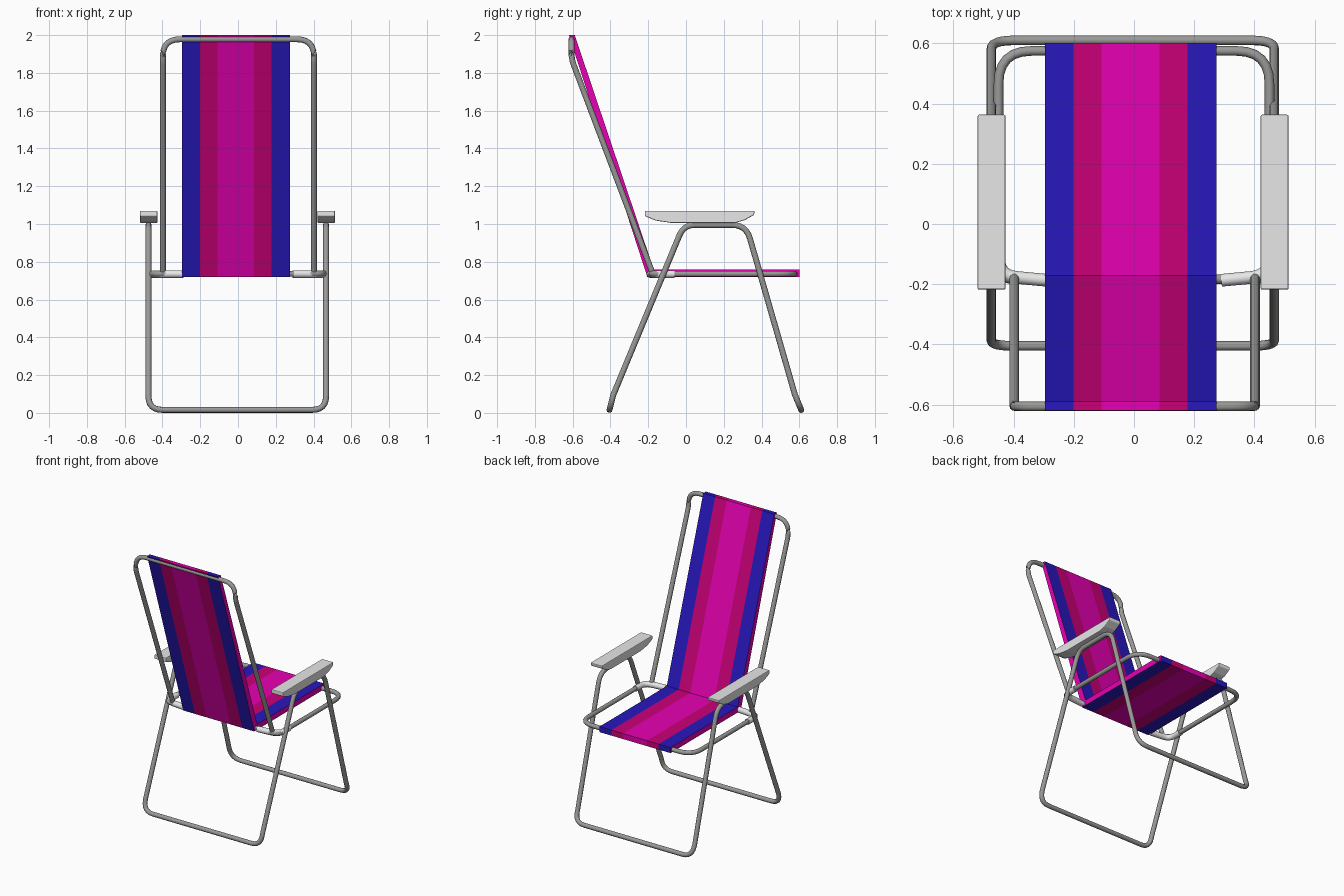
import bpy, bmesh
from mathutils import Vector

if "Cube" in bpy.data.objects:
    bpy.data.objects.remove(bpy.data.objects["Cube"])


def material(name, rgb):
    m = bpy.data.materials.new(name)
    m.diffuse_color = (*rgb, 1)
    m.use_nodes = True
    m.node_tree.nodes["Principled BSDF"].inputs["Base Color"].default_value = m.diffuse_color
    return m


STEEL = material("grey steel", (0.32, 0.32, 0.31))
PLASTIC = material("light grey plastic", (0.8, 0.8, 0.8))
BLUE = material("blue fabric", (0.021, 0.009, 0.52))
CRIMSON = material("crimson fabric", (0.59, 0.0, 0.187))
MAGENTA = material("magenta fabric", (0.82, 0.0, 0.46))


def fillet(points, closed, steps=6):
    """Round the corners of a path of (x, y, z, radius) points."""
    out, n = [], len(points)
    for i, p in enumerate(points):
        c = Vector(p[:3])
        if p[3] == 0 or (not closed and i in (0, n - 1)):
            out.append(c)
            continue
        a = c + (Vector(points[i - 1][:3]) - c).normalized() * p[3]
        b = c + (Vector(points[(i + 1) % n][:3]) - c).normalized() * p[3]
        for k in range(steps + 1):
            t = k / steps
            out.append(a * (1 - t) ** 2 + c * 2 * t * (1 - t) + b * t * t)
    return out


def tube(name, points, radius, mat, closed=False):
    path = fillet(points, closed)
    cu = bpy.data.curves.new(name, 'CURVE')
    cu.dimensions = '3D'
    cu.bevel_depth = radius
    cu.bevel_resolution = 3
    cu.use_fill_caps = True
    s = cu.splines.new('POLY')
    s.points.add(len(path) - 1)
    for sp, co in zip(s.points, path):
        sp.co = (*co, 1)
    s.use_cyclic_u = closed
    ob = bpy.data.objects.new(name, cu)
    bpy.context.collection.objects.link(ob)
    cu.materials.append(mat)
    bpy.ops.object.select_all(action='DESELECT')
    ob.select_set(True)
    bpy.context.view_layer.objects.active = ob
    bpy.ops.object.convert(target='MESH')
    bpy.ops.object.shade_smooth_by_angle(angle=0.9)
    return ob


def mesh_object(name, bm, mats):
    bmesh.ops.recalc_face_normals(bm, faces=bm.faces)
    me = bpy.data.meshes.new(name)
    bm.to_mesh(me)
    bm.free()
    for m in mats:
        me.materials.append(m)
    ob = bpy.data.objects.new(name, me)
    bpy.context.collection.objects.link(ob)
    return ob


def sweep(bm, profile, xs):
    """Closed y-z profile swept along x; returns the rows of side faces."""
    rows = [[bm.verts.new((x, y, z)) for y, z in profile] for x in xs]
    n = len(profile)
    bm.faces.new(rows[0])
    bm.faces.new(rows[-1])
    return [[bm.faces.new((a[k], a[(k + 1) % n], b[(k + 1) % n], b[k])) for k in range(n)]
            for a, b in zip(rows, rows[1:])]


def mirrored(points):
    """Left half of a path followed by its mirror image."""
    return points + [(-x, y, z, r) for x, y, z, r in reversed(points)]


# Leg frame: one closed loop running under both armrests, feet slightly flared
R = 0.016
side = [(-0.47, -0.405, R, 0.075), (-0.47, -0.385, 0.095, 0),
        (-0.47, -0.012, 0.995, 0.06), (-0.47, 0.318, 0.995, 0.075),
        (-0.47, 0.577, 0.095, 0), (-0.47, 0.61, R, 0.075)]
legs = tube("leg_frame", mirrored(side), R, STEEL, closed=True)
legs.location.x = -0.004

# Seat frame: closed loop with round front corners
tube("seat_frame", mirrored([(-0.45, -0.183, 0.736, 0.05),
                             (-0.45, 0.575, 0.736, 0.11)]), R, STEEL, closed=True)

# Back frame: upside-down U whose top is bent upright
back = tube("back_frame", mirrored([(-0.4, -0.178, 0.742, 0), (-0.4, -0.605, 1.87, 0.03),
                                    (-0.4, -0.606, 1.978, 0.09)]), R, STEEL)
back.location.x = 0.002

# Plastic corner connectors and armrests, one per side
ARM = [(-0.218, 1.07), (0.364, 1.07), (0.36, 1.048), (0.31, 1.02), (0.26, 1.006),
       (-0.08, 1.006), (-0.16, 1.018), (-0.218, 1.042)]
for label, s in (("left", -1), ("right", 1)):
    tube(label + "_connector", [(s * 0.29, -0.187, 0.735, 0), (s * 0.45, -0.172, 0.735, 0.06),
                                (s * 0.45, -0.06, 0.735, 0)], 0.021, PLASTIC)
    bm = bmesh.new()
    cx = s * 0.47 - 0.003
    sweep(bm, ARM, (cx - 0.0465, cx + 0.0465))
    arm = mesh_object(label + "_armrest", bm, [PLASTIC])
    bev = arm.modifiers.new("soft edges", 'BEVEL')
    bev.width = 0.005
    bev.segments = 2
    bev.limit_method = 'ANGLE'

# Striped fabric: thin slabs swept across the stripe borders, with plain magenta sides
STRIPES = [-0.296, -0.201, -0.108, 0.085, 0.178, 0.274]
SLABS = {
    "back_fabric": [(-0.62, 2.0), (-0.589, 2.0), (-0.171, 0.76), (-0.171, 0.72), (-0.205, 0.72)],
    "seat_fabric": [(-0.171, 0.76), (0.601, 0.76), (0.601, 0.72), (-0.171, 0.72)],
}
for name, profile in SLABS.items():
    bm = bmesh.new()
    strips = sweep(bm, profile, STRIPES)
    for f in bm.faces:
        f.material_index = 2
    for i, strip in enumerate(strips):
        for f in strip:
            f.material_index = min(i, 4 - i)
    mesh_object(name, bm, [BLUE, CRIMSON, MAGENTA])
